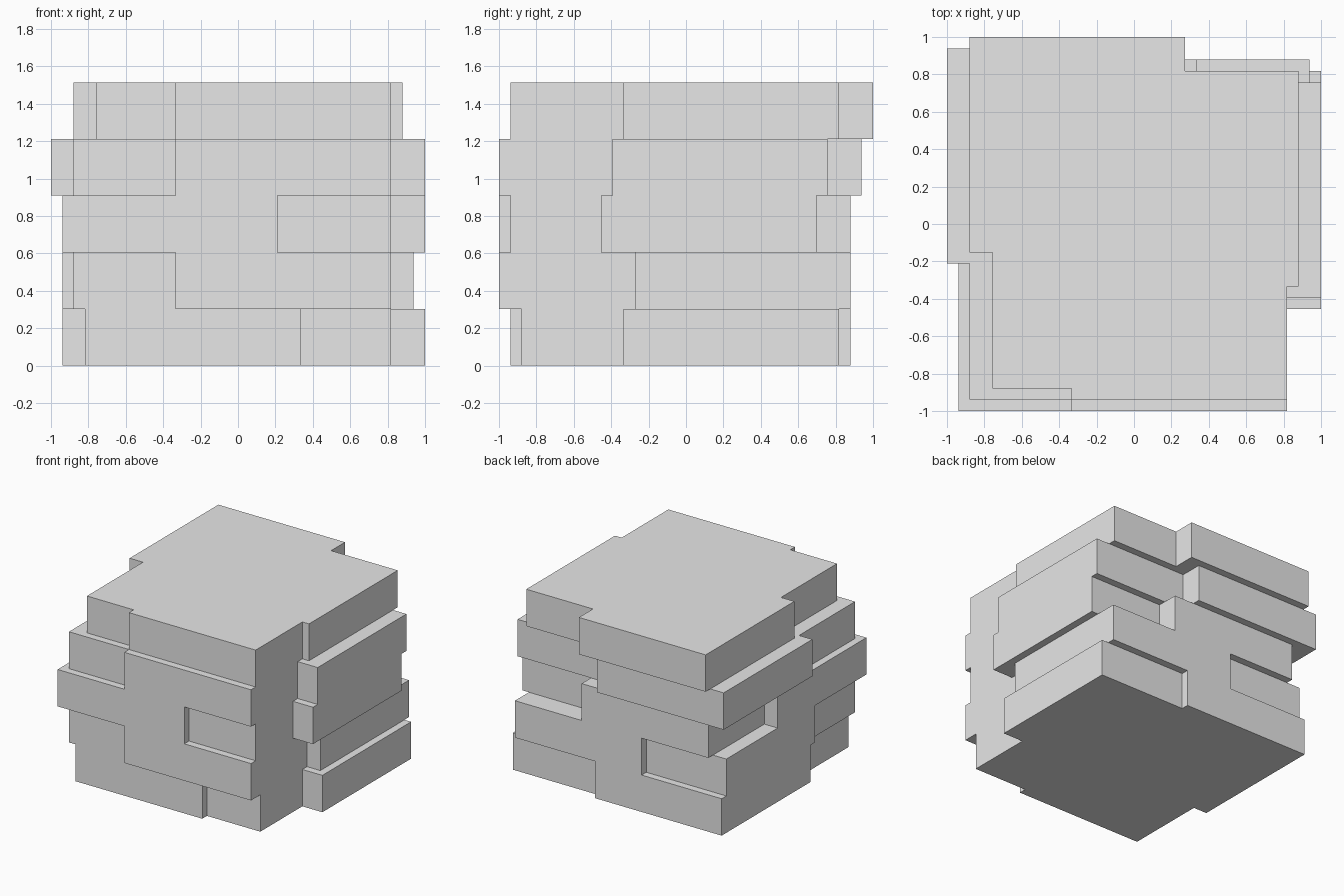
import bpy
import bmesh

UNIT = 2 / 33        # size of one grid step
TILE = 19            # side of a square slab, in steps
RISE = 5             # thickness of a layer, in steps

# Low corner of each slab, in steps, from the bottom layer up:
# front right-hand, front left-hand, back right-hand, back left-hand
LAYERS = {
    "bottom_layer": [(3, 1), (11, 2), (1, 12), (14, 11)],
    "lower_layer": [(2, 1), (11, 0), (1, 11), (13, 12)],
    "middle_layer": [(1, 0), (11, 1), (3, 12), (14, 9)],
    "upper_layer": [(2, 1), (11, 0), (0, 13), (14, 10)],
    "top_layer": [(4, 2), (11, 1), (2, 14), (12, 11)],
}

old_cube = bpy.data.objects.get("Cube")
if old_cube:
    bpy.data.objects.remove(old_cube, do_unlink=True)

stone = bpy.data.materials.new("stone_grey")
stone.use_nodes = True
grey = (0.8, 0.8, 0.8, 1)
stone.diffuse_color = grey
for node in stone.node_tree.nodes:
    if node.type == "BSDF_PRINCIPLED":
        node.inputs["Base Color"].default_value = grey


def cuts(starts):
    """All slab edge positions along one axis, in order."""
    return sorted({s + end for s in starts for end in (0, TILE)})


def add_layer(name, level, slabs):
    """Merge four overlapping square slabs into one stepped block."""
    bm = bmesh.new()
    xs = cuts(x for x, y in slabs)
    ys = cuts(y for x, y in slabs)
    bottom = level * RISE * UNIT

    # Keep the plan cells that are covered by any slab
    for x0, x1 in zip(xs, xs[1:]):
        for y0, y1 in zip(ys, ys[1:]):
            if any(sx <= x0 < sx + TILE and sy <= y0 < sy + TILE
                   for sx, sy in slabs):
                corners = [(x0, y0), (x1, y0), (x1, y1), (x0, y1)]
                bm.faces.new([bm.verts.new((x * UNIT - 1, y * UNIT - 1, bottom))
                              for x, y in corners])
    bmesh.ops.remove_doubles(bm, verts=bm.verts[:], dist=UNIT / 100)

    # Clean the plan into one outline, then raise it
    bmesh.ops.dissolve_limit(bm, angle_limit=0.01,
                             verts=bm.verts[:], edges=bm.edges[:])
    raised = bmesh.ops.extrude_face_region(bm, geom=bm.faces[:],
                                           use_keep_orig=True)
    top = [g for g in raised["geom"] if isinstance(g, bmesh.types.BMVert)]
    bmesh.ops.translate(bm, verts=top, vec=(0, 0, RISE * UNIT))
    bmesh.ops.recalc_face_normals(bm, faces=bm.faces[:])

    mesh = bpy.data.meshes.new(name)
    bm.to_mesh(mesh)
    bm.free()
    mesh.materials.append(stone)
    bpy.context.collection.objects.link(bpy.data.objects.new(name, mesh))


for level, (name, slabs) in enumerate(LAYERS.items()):
    add_layer(name, level, slabs)
